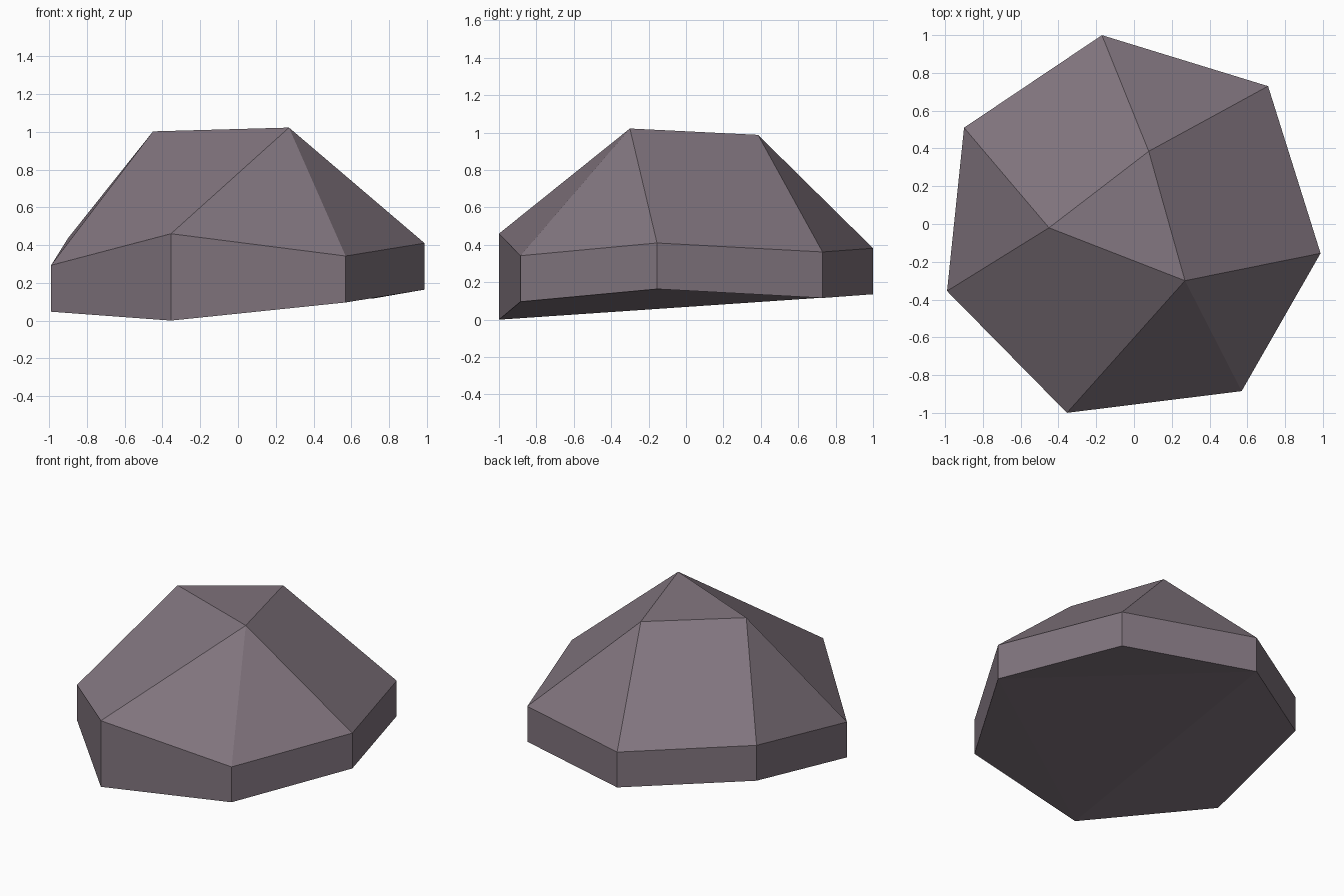
import bpy
import bmesh

default = bpy.data.objects.get("Cube")
if default:
    bpy.data.objects.remove(default, do_unlink=True)

# Stone colour
stone = bpy.data.materials.new("dull mauve grey stone")
stone.use_nodes = True
colour = (0.22, 0.177, 0.209, 1)
stone.diffuse_color = colour
stone.node_tree.nodes["Principled BSDF"].inputs["Base Color"].default_value = colour

# Seven-sided rim, counter-clockwise from the front corner, and three crown peaks
RIM = [(-0.355, -1.0, 0.46), (0.57, -0.885, 0.342), (0.988, -0.155, 0.41),
       (0.71, 0.73, 0.362), (-0.17, 1.0, 0.382), (-0.9, 0.51, 0.437),
       (-0.99, -0.355, 0.293)]
CROWN = [(0.27, -0.3, 1.022), (0.078, 0.385, 0.988), (-0.45, -0.02, 1.002)]
BAND = 0.246    # height of the upright side band

# Crown peak each rim corner rises to
PEAK_OF = [0, 0, 0, 1, 1, 2, 2]

bm = bmesh.new()
rim = [bm.verts.new(p) for p in RIM]
crown = [bm.verts.new(p) for p in CROWN]
# The front corner reaches down to the ground
base = [bm.verts.new((x, y, 0 if i == 0 else z - BAND))
        for i, (x, y, z) in enumerate(RIM)]

count = len(rim)
for i in range(count):
    j = (i + 1) % count
    # Upright side facet
    bm.faces.new((base[i], base[j], rim[j], rim[i]))
    # Sloping facet, a triangle where both corners share a peak
    a, b = crown[PEAK_OF[i]], crown[PEAK_OF[j]]
    bm.faces.new((rim[i], rim[j], b) if a is b else (rim[i], rim[j], b, a))

# Top facet
bm.faces.new(crown)

# Underside: a large middle facet with smaller ones around it
front, front_left, left, back_left, back, back_right, right = base
for corners in ((front, left, back), (front, front_left, left),
                (left, back_left, back), (front, back, back_right),
                (front, back_right, right)):
    bm.faces.new(corners[::-1])
bmesh.ops.recalc_face_normals(bm, faces=bm.faces)

mesh = bpy.data.meshes.new("faceted_rock")
bm.to_mesh(mesh)
bm.free()
mesh.materials.append(stone)
rock = bpy.data.objects.new("faceted_rock", mesh)
bpy.context.collection.objects.link(rock)
